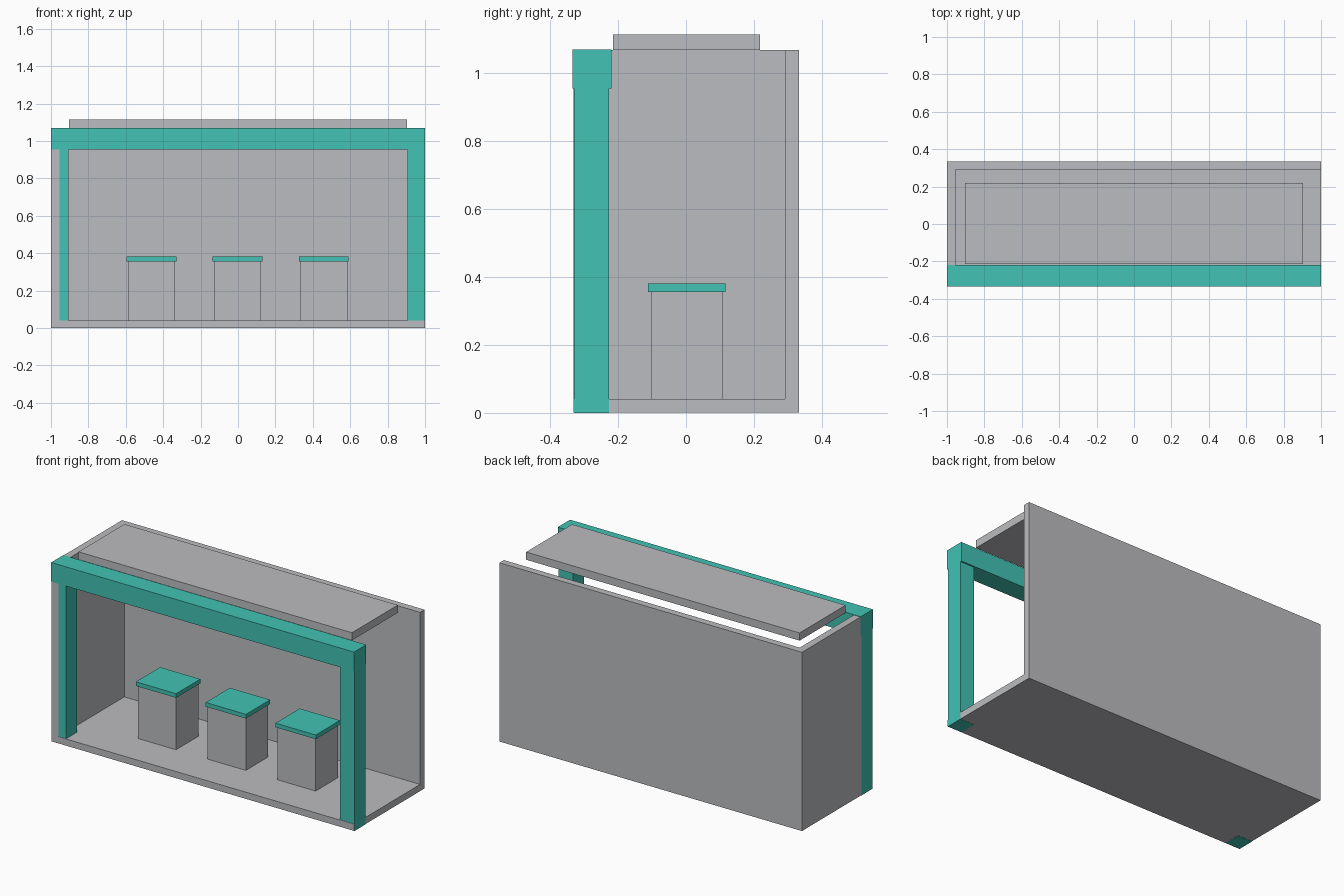
import bpy

if "Cube" in bpy.data.objects:
    bpy.data.objects.remove(bpy.data.objects["Cube"])


def material(name, rgb):
    m = bpy.data.materials.new(name)
    m.diffuse_color = (*rgb, 1.0)
    m.use_nodes = True
    m.node_tree.nodes["Principled BSDF"].inputs["Base Color"].default_value = m.diffuse_color
    return m


GREY = material("light grey", (0.50, 0.505, 0.525))
TEAL = material("teal", (0.054, 0.54, 0.455))


def box(name, x, y, z, mat):
    """Axis-aligned box from (min, max) ranges."""
    bpy.ops.mesh.primitive_cube_add(size=1)
    ob = bpy.context.object
    ob.name = name
    for v in ob.data.vertices:
        v.co = [r[0] if c < 0 else r[1] for c, r in zip(v.co, (x, y, z))]
    ob.data.materials.append(mat)
    return ob


FLOOR, TOP = 0.041, 1.068

# Open shell: floor, back wall and one side wall
box("floor", (-0.999, 0.999), (-0.331, 0.333), (0.001, FLOOR), GREY)
box("back_wall", (-0.999, 0.999), (0.291, 0.333), (FLOOR, TOP), GREY)
box("side_wall", (-0.999, -0.955), (-0.331, 0.291), (FLOOR, TOP), GREY)

# Front frame: posts run through the floor, beam caps them
for side, x in (("left", (-1, -0.905)), ("right", (0.905, 1))):
    box(side + "_post", x, (-0.329, -0.227), (0, 0.955), TEAL)
box("front_beam", (-1, 1), (-0.334, -0.219), (0.955, 1.07), TEAL)

# Raised roof panel
box("roof_panel", (-0.903, 0.903), (-0.215, 0.218), (TOP, 1.114), GREY)

# Three stools with overhanging seats
for i in range(3):
    cx = -0.002 + (i - 1) * 0.461
    box(f"stool_body_{i + 1}", (cx - 0.126, cx + 0.126), (-0.103, 0.107),
        (FLOOR, 0.356), GREY)
    box(f"stool_seat_{i + 1}", (cx - 0.133, cx + 0.133), (-0.112, 0.116),
        (0.356, 0.381), TEAL)
